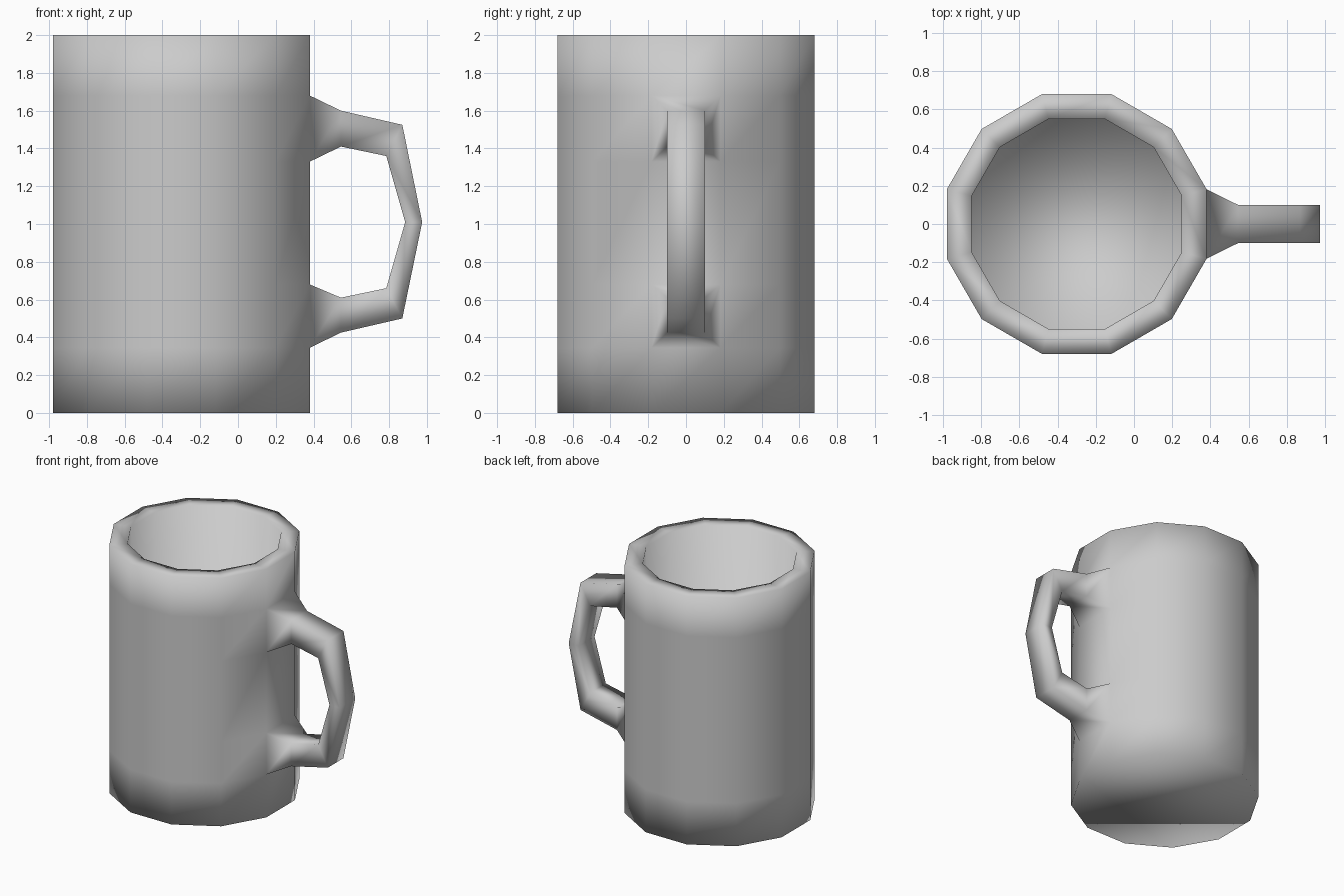
import bpy, bmesh
from math import cos, sin, pi

if "Cube" in bpy.data.objects:
    bpy.data.objects.remove(bpy.data.objects["Cube"])

SIDES = 12
CENTRE_X = -0.30
bm = bmesh.new()


def ring(apothem, z):
    """Twelve-sided ring with a flat side facing +x (between verts -1 and 0)."""
    r = apothem / cos(pi / SIDES)
    angles = [(2 * i + 1) * pi / SIDES for i in range(SIDES)]
    return [bm.verts.new((CENTRE_X + r * cos(a), r * sin(a), z)) for a in angles]


def bridge(a, b, skip=()):
    n = len(a)
    for i in range(n):
        if i not in skip:
            j = (i + 1) % n
            bm.faces.new((a[i], a[j], b[j], b[i]))


# Body: outer wall, rim, inner wall and floor; rows 1 and 3 hold the handle roots
profile = [(0.68, 0), (0.68, 0.345), (0.68, 0.68), (0.68, 1.33), (0.68, 1.68),
           (0.68, 2), (0.55, 2), (0.55, 0.13)]
rings = [ring(a, z) for a, z in profile]
for k in range(len(rings) - 1):
    bridge(rings[k], rings[k + 1], skip=(SIDES - 1,) if k in (1, 3) else ())
bm.faces.new(rings[0][::-1])
bm.faces.new(rings[-1])


# Handle: loop of rectangular sections, each (outer x, z), (inner x, z)
def section(outer, inner, w=0.10):
    return [bm.verts.new((x, y, z)) for (x, z), y in
            ((outer, -w), (outer, w), (inner, w), (inner, -w))]


def root(outer, inner):
    """Handle end welded to the edges of the open body face."""
    return [outer[-1], outer[0], inner[0], inner[-1]]


path = [((0.545, 1.60), (0.545, 1.41)), ((0.87, 1.525), (0.785, 1.36)),
        ((0.975, 1.01), (0.885, 1.01)), ((0.87, 0.50), (0.785, 0.66)),
        ((0.545, 0.425), (0.545, 0.61))]
loops = [root(rings[4], rings[3])] + [section(*p) for p in path]
loops.append(root(rings[1], rings[2]))
for a, b in zip(loops, loops[1:]):
    bridge(a, b)

bmesh.ops.recalc_face_normals(bm, faces=bm.faces)
for f in bm.faces:
    f.smooth = True
mesh = bpy.data.meshes.new("mug")
bm.to_mesh(mesh)
bm.free()
bpy.context.collection.objects.link(bpy.data.objects.new("mug", mesh))
